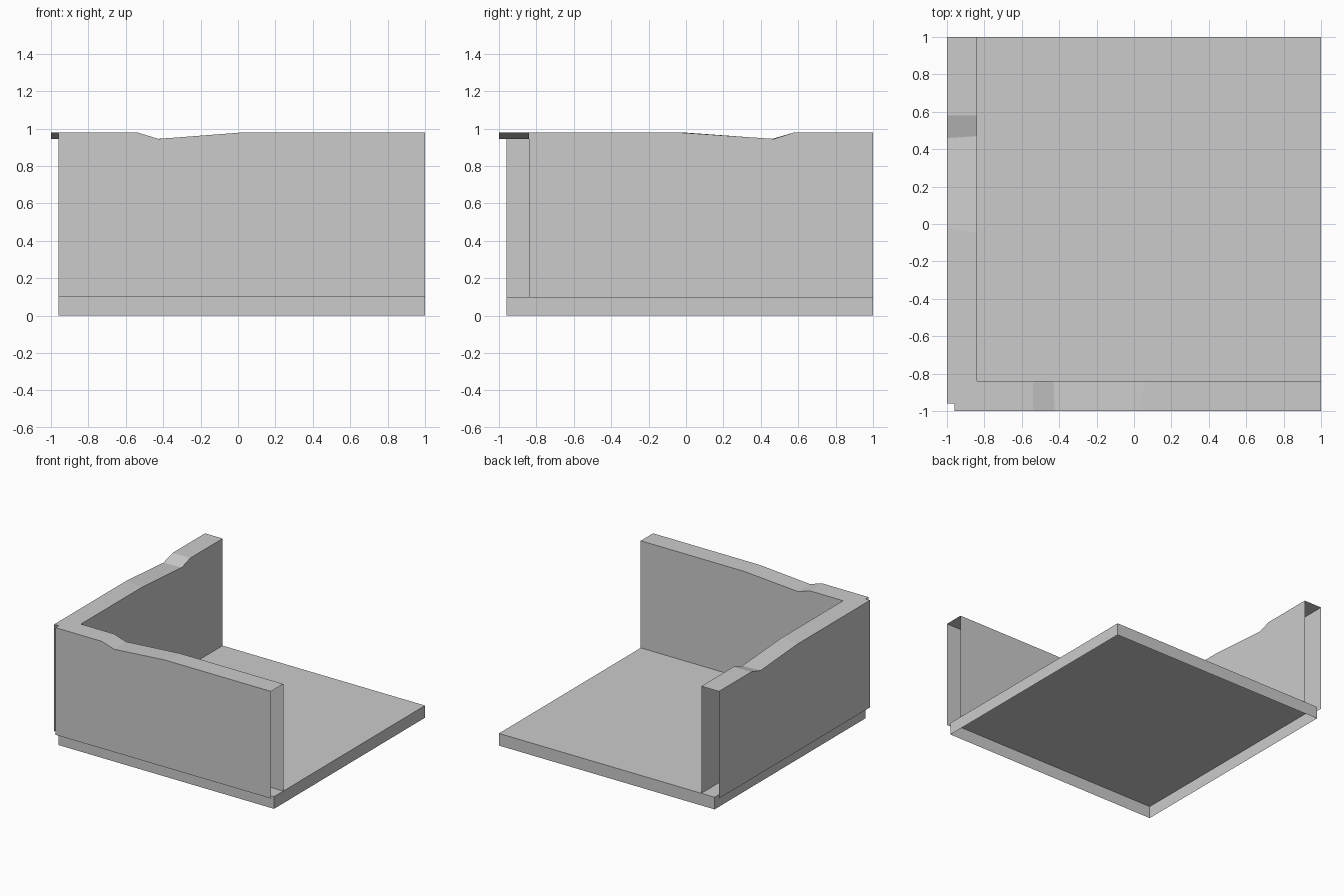
import bpy
import bmesh

if "Cube" in bpy.data.objects:
    bpy.data.objects.remove(bpy.data.objects["Cube"])

FLOOR_Z, TOP_Z, DIP_Z = 0.10, 0.98, 0.945
OUT, LIP, INN = -1.0, -0.96, -0.84


def finish(bm, name):
    mesh = bpy.data.meshes.new(name)
    bm.to_mesh(mesh)
    bm.free()
    obj = bpy.data.objects.new(name, mesh)
    bpy.context.collection.objects.link(obj)
    return obj


def floor_slab():
    # Shallow tray, open underneath
    bm = bmesh.new()
    bmesh.ops.create_cube(bm, size=1)
    for v in bm.verts:
        v.co.x = 1.0 if v.co.x > 0 else LIP
        v.co.y = 1.0 if v.co.y > 0 else LIP
        v.co.z = FLOOR_Z if v.co.z > 0 else 0.0
    bm.normal_update()
    under = [f for f in bm.faces if f.normal.z < -0.5]
    bmesh.ops.delete(bm, geom=under, context='FACES_ONLY')
    finish(bm, "floor")


def wall(name, dips, swap):
    # Hollow wall shell, open at both ends and below
    # stations: outer position, inner position, height along the wall
    stations = [(LIP, INN, TOP_Z)] + dips + [(1.0, 1.0, TOP_Z)]
    bm = bmesh.new()

    def vert(along, across, z):
        return bm.verts.new((across, along, z) if swap else (along, across, z))

    def face(*vs):
        bm.faces.new(vs[::-1] if swap else vs)

    outer = [vert(o, OUT, z) for o, i, z in stations]
    inner = [vert(i, INN, z) for o, i, z in stations]
    ob = [vert(LIP, OUT, FLOOR_Z), vert(1, OUT, FLOOR_Z)]
    ib = [vert(INN, INN, FLOOR_Z), vert(1, INN, FLOOR_Z)]
    mitre = vert(LIP, LIP, TOP_Z)
    face(ob[0], ob[1], *outer[::-1])
    face(ib[1], ib[0], *inner)
    face(mitre, outer[0], outer[1], inner[1], inner[0])
    for k in range(1, len(stations) - 1):
        face(outer[k], outer[k + 1], inner[k + 1], inner[k])
    finish(bm, name)


floor_slab()
wall("front_wall",
     [(-0.54, -0.54, TOP_Z), (-0.425, -0.43, DIP_Z), (0.03, 0.06, TOP_Z)], False)
wall("left_wall",
     [(-0.02, -0.05, TOP_Z), (0.46, 0.47, DIP_Z), (0.58, 0.58, TOP_Z)], True)
